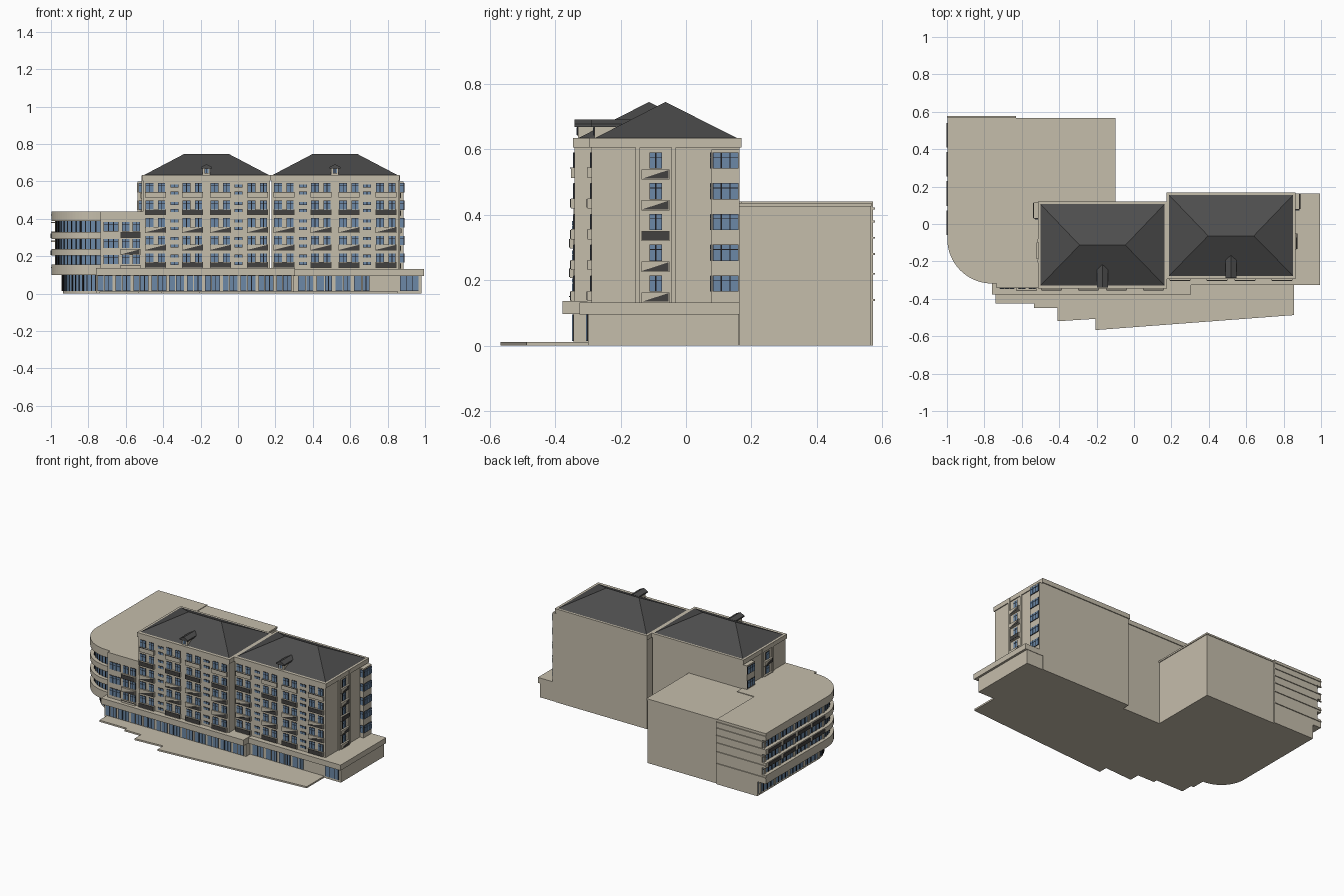
import bpy, bmesh, math
from mathutils import Matrix, Vector

if "Cube" in bpy.data.objects:
    bpy.data.objects.remove(bpy.data.objects["Cube"])

def mat(name, rgb):
    m = bpy.data.materials.new(name)
    m.diffuse_color = (*rgb, 1)
    m.use_nodes = True
    m.node_tree.nodes["Principled BSDF"].inputs["Base Color"].default_value = m.diffuse_color
    return m

STONE = mat("warm stone", (0.56, 0.51, 0.41))
SLATE = mat("dark slate", (0.075, 0.075, 0.075))
RAIL = mat("dark railing", (0.055, 0.053, 0.05))
FRAME = mat("black frame", (0.012, 0.012, 0.014))
GLASS = mat("blue glass", (0.15, 0.25, 0.39))
parts = {}

def part(name, m):
    if name not in parts:
        parts[name] = (bmesh.new(), m)
    return parts[name][0]

def box(name, m, x0, x1, y0, y1, z0, z1, M=Matrix()):
    loc = Matrix.Translation(((x0 + x1) / 2, (y0 + y1) / 2, (z0 + z1) / 2))
    bmesh.ops.create_cube(part(name, m), size=1,
                          matrix=M @ loc @ Matrix.Diagonal((x1 - x0, y1 - y0, z1 - z0, 1)))

def prism(name, m, pts, z0, z1, M=Matrix()):
    bm = part(name, m)
    lo = [bm.verts.new(M @ Vector((x, y, z0))) for x, y in pts]
    hi = [bm.verts.new(M @ Vector((x, y, z1))) for x, y in pts]
    bm.faces.new(lo[::-1])
    bm.faces.new(hi)
    for i in range(len(pts)):
        j = (i + 1) % len(pts)
        bm.faces.new((lo[i], lo[j], hi[j], hi[i]))

# A wall frame: local x runs along the wall, local -y points outwards
def wall(x, y, deg):
    return Matrix.Translation((x, y, 0)) @ Matrix.Rotation(math.radians(deg), 4, 'Z')

def window(W, u0, u1, z0, z1, panes=2, transom=True):
    box("window_frames", FRAME, u0, u1, -0.003, 0.002, z0, z1, W)
    g, w = 0.0025, (u1 - u0) / panes
    zs = [z0, z1 - 0.3 * (z1 - z0), z1] if transom else [z0, z1]
    for i in range(panes):
        for a, b in zip(zs, zs[1:]):
            box("window_panes", GLASS, u0 + i * w + g, u0 + (i + 1) * w - g / 2,
                -0.005, 0, a + g / 2, b - g / 2, W)

def balcony(W, u, w, z, style):
    h = w / 2
    box("balcony_slabs", STONE, u - h, u + h, -0.012, 0.002, z - 0.003, z + 0.028, W)
    if style == "dark":
        box("balcony_rails", RAIL, u - h + .002, u + h - .002, -0.015, -0.01, z, z + 0.026, W)
    elif style == "wedge":
        T = W @ Matrix.Rotation(math.pi / 2, 4, 'X')
        prism("balcony_rails", RAIL, [(u - h + .003, z), (u + h - .003, z),
              (u + h - .003, z + .026)], 0.01, 0.014, T)
    else:
        box("balcony_rails", RAIL, u - h, u + h, -0.014, -0.01, z + 0.025, z + 0.028, W)

FLOOR = [0.165 + 0.094 * k for k in range(5)]

# Two residential towers with hip roofs, windows and balconies
def tower(x0, x1, y0, y1, side):
    cx, cy = (x0 + x1) / 2, (y0 + y1) / 2
    box("tower_walls", STONE, x0, x1, y0, y1, 0, 0.61)
    box("tower_cornices", STONE, x0 - .006, x1 + .006, y0 - .006, y1 + .006, 0.605, 0.635)
    bm = part("hip_roofs", SLATE)
    a, b, c, d = x0 + .008, x1 - .008, y0 + .012, y1 - .008
    v = [bm.verts.new(p) for p in ((a, c, .635), (b, c, .635), (b, d, .635), (a, d, .635),
                                   (cx - .122, cy, .745), (cx + .122, cy, .745))]
    for f in ((0, 1, 5, 4), (1, 2, 5), (2, 3, 4, 5), (3, 0, 4), (3, 2, 1, 0)):
        bm.faces.new([v[i] for i in f])
    # dormer
    box("dormer_walls", STONE, cx - .02, cx + .02, y0 + .01, y0 + .11, .635, .677)
    T = Matrix.Translation((cx, y0 + .12, 0)) @ Matrix.Rotation(math.pi / 2, 4, 'X')
    prism("dormer_roofs", SLATE, [(-.03, .668), (.03, .668), (.03, .677), (0, .692), (-.03, .677)],
          0, .12, T)
    window(wall(cx, y0 + .01, 0), -.011, .011, .643, .668, 2, False)
    # front facade
    W = wall(cx, y0, 0)
    for k, z in enumerate(FLOOR):
        for s in (-1, 1):
            for off in (.075, .272):
                u = s * off
                window(W, u - .053, u - .011, z, z + .05)
                window(W, u + .013, u + .051, z, z + .05)
                balcony(W, u, .112, z - .025,
                        ("dark", "wedge", "wedge", "dark", "plain")[k])
            for dz in (-.012, .027):
                window(W, s * .171 - .021, s * .171 + .021, z + dz, z + dz + .016, 2, False)
    # outer side wall: pilasters, centre windows and corner bay
    xs = x1 if side > 0 else x0
    S = wall(xs, cy, 90 * side)
    o = -.03 * side
    for u in (-.055, .055):
        box("pilasters", STONE, u + o - .007, u + o + .007, -.007, .002, .1, .632, S)
    far = (y1 - cy) * side
    b0, b1 = sorted((far, far - .085 * side))
    box("corner_bays", STONE, b0, b1, -.028, .01, .1, .6, S)
    B = wall(xs + .028 * side, cy, 90 * side)
    F = wall(xs + .014 * side, y1 - .085, 0)
    for k, z in enumerate(FLOOR):
        window(S, o - .019, o + .019, z, z + .05)
        balcony(S, o, .086, z - .03, "dark" if k == 2 else "wedge")
        window(B, b0 + .003, b1 - .003, z, z + .05, 3)
        window(F, -.01, .013, z, z + .05, 1)

tower(-.508, .171, -.34, .114, -1)
tower(.179, .858, -.289, .163, 1)

# Curved left wing: floor plan with rounded front corner, inset by off
def plan(off, back=.572):
    r = .24 - off
    arc = [(-.76 + r * math.cos(t), -.08 + r * math.sin(t))
           for t in (math.pi * (1 + i / 40) for i in range(21))]
    return arc + [(-.5, -.32 + off), (-.5, .17), (-.63, .17), (-.63, back), (-1 + off, back)]

prism("wing_ground_floor", STONE, plan(.065), 0, .1)
prism("wing_core", STONE, plan(.03), .1, .43)
for z0, z1 in ((.098, .155), (.203, .238), (.293, .33), (.388, .44)):
    prism("wing_bands", STONE, plan(.002), z0, z1)
for z0, z1, off in ((.015, .098, .062), (.155, .203, .027), (.238, .293, .027), (.33, .388, .027)):
    prism("wing_glazing", GLASS, plan(off, .56), z0, z1)
    r = .24 - off
    # mullions round the curve and along the left side
    for i in range(13):
        t = 180 + i * 7.5
        M = wall(-.76, -.08, t + 90)
        w = .004 if i % 3 else .008
        box("wing_mullions", FRAME, -w / 2, w / 2, -r - .003, -r + .003, z0, z1, M)
    L = wall(-1 + off, .24, -90)
    for i in range(17):
        u = -.31 + i * .039
        box("wing_mullions", FRAME, u - .003, u + .003, -.003, .003, z0, z1, L)
        if i % 4 == 0:
            box("wing_piers", STONE, u - .009, u + .009, -.006, .003, z0, z1, L)
    box("wing_mullions", FRAME, -.32, .32, -.003, .003, z1 - .018, z1 - .015, L)
# dark balcony rails on the left side
for z in (.207, .297):
    for i in range(4):
        u = -.235 + i * .156
        box("balcony_rails", RAIL, u - .066, u + .066, -.004, .002, z, z + .024,
            wall(-.998, .24, -90))
# ledges on the rear of the wing
for z in (.14, .22, .28, .33, .38, .42):
    box("rear_ledges", STONE, -1, -.63, .57, .578, z - .003, z + .003)

# Front link between wing and tower
box("wing_front_block", STONE, -.735, -.5, -.343, .1, .1, .44)
W = wall(-.62, -.343, 0)
for z, style in ((.157, "plain"), (.243, "wedge"), (.333, "dark")):
    window(W, -.1, -.02, z, z + .05, 3)
    window(W, 0, .04, z, z + .05)
    window(W, .055, .095, z, z + .05)
    balcony(W, .045, .105, z - .033, style)

# Rear annex
box("rear_annex", STONE, -.635, -.105, .1, .563, 0, .425)
box("rear_annex_cap", STONE, -.635, -.1, .1, .567, .425, .436)

# Podium: ground floor walls and projecting fascia
box("podium_walls", STONE, -.76, .3, -.343, .112, 0, .1)
box("podium_walls", STONE, .3, .98, -.3, .16, 0, .1)
box("podium_fascia", STONE, -.76, .305, -.378, .1, .097, .137)
box("podium_fascia", STONE, .3, .995, -.325, .163, .095, .132)

# Shopfront glazing
A, B = wall(0, -.343, 0), wall(0, -.3, 0)
for i in range(11):
    u = -.75 + i * .0955
    window(A, u, u + .032, .014, .096, 1, False)
    window(A, u + .036, u + .08, .014, .096, 2, False)
for i in range(4):
    u = .32 + i * .1
    window(B, u, u + .04, .014, .096, 1, False)
    window(B, u + .045, u + .082, .014, .096, 2, False)
window(B, .865, .965, .014, .096, 3, False)

# Stepped pavement in front
prism("pavement", STONE, [(-.74, -.3), (-.74, -.425), (-.535, -.425), (-.535, -.45), (-.41, -.45),
      (-.41, -.52), (-.205, -.507), (-.205, -.567), (.855, -.487), (.855, -.29)], 0, .011)

for name, (bm, m) in parts.items():
    bmesh.ops.recalc_face_normals(bm, faces=bm.faces[:])
    me = bpy.data.meshes.new(name)
    bm.to_mesh(me)
    bm.free()
    me.materials.append(m)
    ob = bpy.data.objects.new(name, me)
    bpy.context.collection.objects.link(ob)
